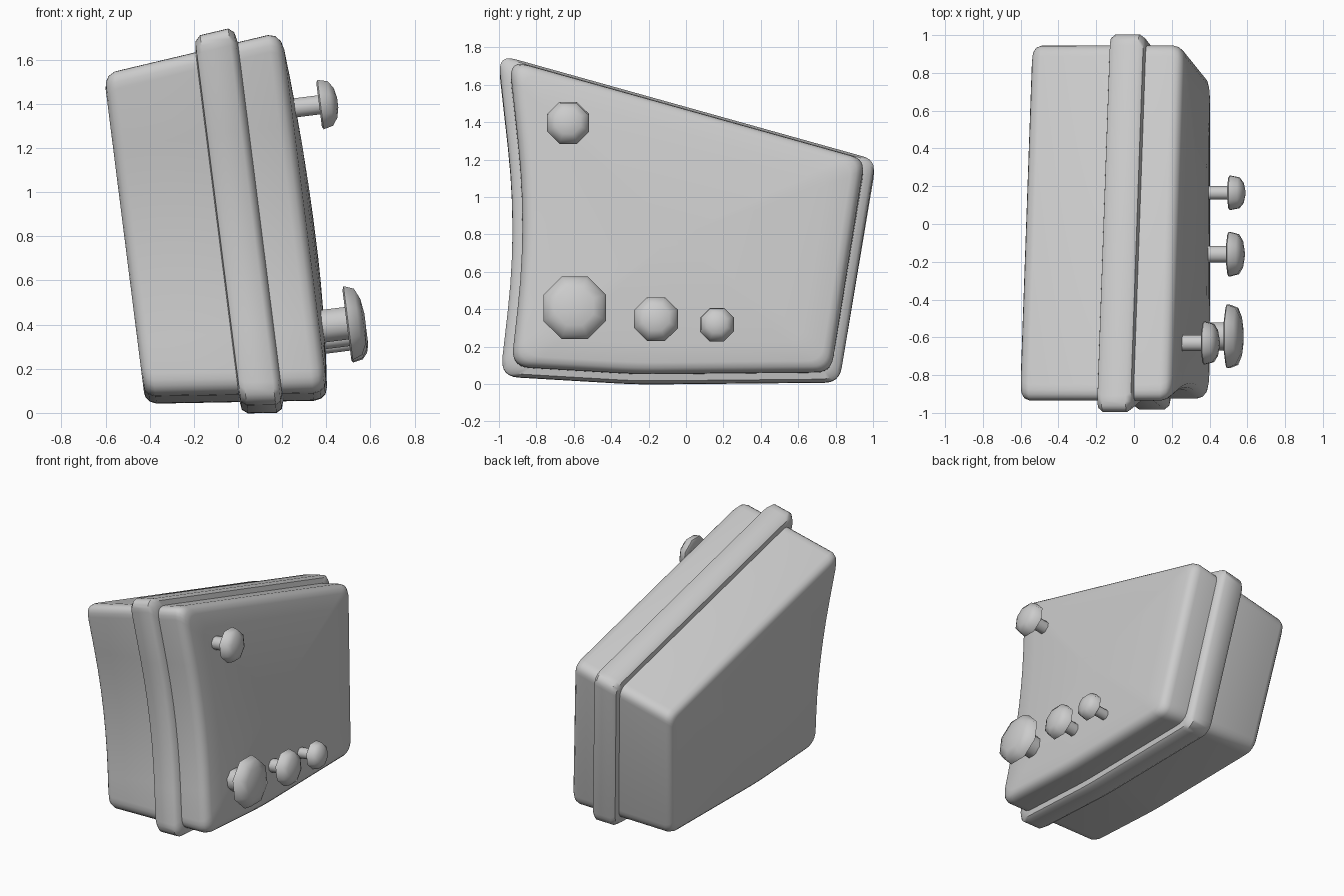
import bpy, bmesh, math
from mathutils import Matrix, Vector

if "Cube" in bpy.data.objects:
    bpy.data.objects.remove(bpy.data.objects["Cube"])

# Everything is built upright along x, then leaned to the left
LEAN = Matrix.Translation((0.11, 0, 0)) @ Matrix.Rotation(-math.radians(7.2), 4, 'Y')

# Side outline of the case: (y, z, corner cut length, taper direction)
OUTLINE = [(-0.945, 1.69, 0.10, 1), (-0.85, 0.83, 0.45, 0), (-0.935, 0.09, 0.10, -1),
           (-0.26, 0.05, 0.12, -1), (0.775, 0.06, 0.08, -1), (0.955, 1.155, 0.07, 1)]
TAPER = 0.108
STEPS = 7


def outline_ring(x, grow):
    """Outline at x, pushed outward by grow, with rounded corners."""
    pts = [Vector((y, z + TAPER * x * t)) for y, z, d, t in OUTLINE]
    n = len(pts)
    moved = []
    for i, p in enumerate(pts):
        a = (p - pts[i - 1]).normalized()
        b = (pts[(i + 1) % n] - p).normalized()
        na, nb = Vector((a.y, -a.x)), Vector((b.y, -b.x))
        moved.append(p + (na + nb) * grow / (1 + na.dot(nb)))
    ring = []
    for i, p in enumerate(moved):
        d = OUTLINE[i][2]
        a = p + (moved[i - 1] - p).normalized() * d
        b = p + (moved[(i + 1) % n] - p).normalized() * d
        for k in range(STEPS):
            t = k / (STEPS - 1)
            q = a * (1 - t) ** 2 + p * 2 * t * (1 - t) + b * t * t
            ring.append(Vector((x, q.x, q.y)))
    return ring


def loft(name, rings, angle):
    bm = bmesh.new()
    loops = [[bm.verts.new(v) for v in r] for r in rings]
    for a, b in zip(loops, loops[1:]):
        for i in range(len(a)):
            j = (i + 1) % len(a)
            bm.faces.new((a[i], a[j], b[j], b[i]))
    bm.faces.new(loops[0])
    bm.faces.new(loops[-1][::-1])
    bmesh.ops.recalc_face_normals(bm, faces=bm.faces)
    bm.transform(LEAN)
    me = bpy.data.meshes.new(name)
    bm.to_mesh(me)
    bm.free()
    ob = bpy.data.objects.new(name, me)
    bpy.context.collection.objects.link(ob)
    bpy.ops.object.select_all(action='DESELECT')
    ob.select_set(True)
    bpy.context.view_layer.objects.active = ob
    bpy.ops.object.shade_smooth_by_angle(angle=math.radians(angle))
    return ob


# Case: rounded left edge, raised seam band, rounded right edge
stations = [(-0.52, -0.05), (-0.515, -0.028), (-0.50, -0.01), (-0.47, 0),
            (-0.095, 0), (-0.09, 0.035), (-0.065, 0.052), (0.065, 0.052),
            (0.09, 0.035), (0.10, 0), (0.24, 0), (0.272, -0.009),
            (0.295, -0.03), (0.305, -0.06)]
rings = [outline_ring(x, g) for x, g in stations]

# Gently bulged right face
rim = rings[-1]
centre = Vector((0.305, -0.05, 0.75))
for s in (0.85, 0.68, 0.5, 0.3, 0.12):
    rings.append([centre.lerp(v, s) + Vector((0.035 * (1 - s * s), 0, 0)) for v in rim])
loft("case", rings, 40)


# Eight-sided mushroom knobs on the right face
def knob(name, y, z, radius, stem):
    profile = [(0.27, stem), (0.43, stem), (0.43, radius * 0.9), (0.437, radius),
               (0.482, radius * 0.9), (0.505, radius * 0.6), (0.515, radius * 0.2)]
    ring = [math.radians(22.5 + 45 * k) for k in range(8)]
    loft(name, [[Vector((x, y + r * math.cos(a), z + r * math.sin(a))) for a in ring]
                for x, r in profile], 50)


knob("upper_knob", -0.63, 1.352, 0.122, 0.047)
knob("large_knob", -0.595, 0.355, 0.182, 0.08)
knob("medium_knob", -0.16, 0.295, 0.127, 0.048)
knob("small_knob", 0.165, 0.265, 0.098, 0.038)
